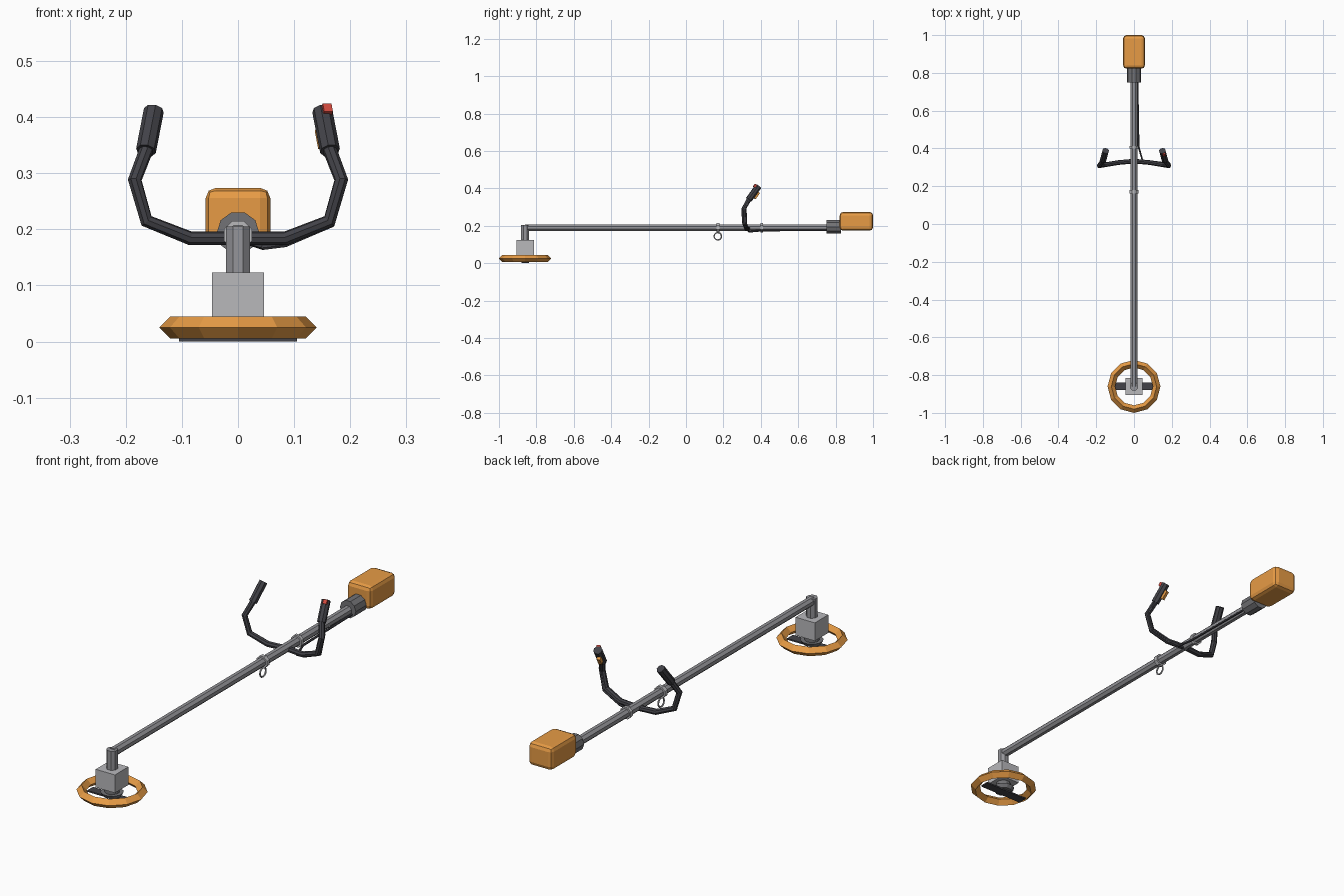
import bpy, bmesh, math
from mathutils import Vector, Matrix

if "Cube" in bpy.data.objects:
    bpy.data.objects.remove(bpy.data.objects["Cube"])

def mat(name, rgb):
    m = bpy.data.materials.new(name)
    m.diffuse_color = (*rgb, 1)
    m.use_nodes = True
    m.node_tree.nodes["Principled BSDF"].inputs["Base Color"].default_value = m.diffuse_color
    return m

ORANGE = mat("orange", (0.80, 0.33, 0.06))
RED = mat("red", (0.65, 0.07, 0.05))
DARK = mat("dark_rubber", (0.055, 0.055, 0.065))
MID = mat("mid_grey", (0.17, 0.17, 0.18))
STEEL = mat("steel", (0.30, 0.30, 0.32))
LIGHT = mat("light_metal", (0.48, 0.48, 0.50))

def finish(name, bm, m):
    bmesh.ops.recalc_face_normals(bm, faces=bm.faces)
    me = bpy.data.meshes.new(name)
    bm.to_mesh(me)
    bm.free()
    me.materials.append(m)
    o = bpy.data.objects.new(name, me)
    bpy.context.collection.objects.link(o)
    return o

def rod(name, a, b, r, m, n=8, r2=None):
    """Faceted cylinder or cone between two points."""
    a, b = Vector(a), Vector(b)
    d = b - a
    M = Matrix.Translation((a + b) / 2) @ d.to_track_quat('Z', 'Y').to_matrix().to_4x4()
    M = M @ Matrix.Rotation(math.pi / n, 4, 'Z')
    bm = bmesh.new()
    bmesh.ops.create_cone(bm, cap_ends=True, segments=n, radius1=r,
                          radius2=r if r2 is None else r2, depth=d.length, matrix=M)
    return finish(name, bm, m)

def box(name, c, size, m, rot=None, bevel=0, seg=2):
    bm = bmesh.new()
    bmesh.ops.create_cube(bm, size=1, matrix=Matrix.Diagonal((*size, 1)))
    if bevel:
        bmesh.ops.bevel(bm, geom=bm.edges[:], offset=bevel, segments=seg,
                        profile=0.5, affect='EDGES')
    M = Matrix.Translation(c)
    if rot:
        M = M @ rot.to_matrix().to_4x4()
    bm.transform(M)
    return finish(name, bm, m)

def torus(name, c, R, r, m, n, k, M=Matrix()):
    bm = bmesh.new()
    rings = [[bm.verts.new(((R + r * math.cos(2 * math.pi * j / k)) * math.cos(2 * math.pi * i / n),
                            (R + r * math.cos(2 * math.pi * j / k)) * math.sin(2 * math.pi * i / n),
                            r * math.sin(2 * math.pi * j / k))) for j in range(k)] for i in range(n)]
    for i in range(n):
        p, q = rings[i], rings[(i + 1) % n]
        for j in range(k):
            bm.faces.new((p[j], q[j], q[(j + 1) % k], p[(j + 1) % k]))
    bm.transform(Matrix.Translation(c) @ M)
    return finish(name, bm, m)

def tube(name, pts, r, m, res):
    """Faceted tube along a polyline."""
    cu = bpy.data.curves.new(name, 'CURVE')
    cu.dimensions = '3D'
    cu.bevel_depth, cu.bevel_resolution, cu.use_fill_caps = r, res, True
    s = cu.splines.new('POLY')
    s.points.add(len(pts) - 1)
    for p, co in zip(s.points, pts):
        p.co = (*co, 1)
        p.radius = 1
    s.use_smooth = False
    cu.materials.append(m)
    o = bpy.data.objects.new(name, cu)
    bpy.context.collection.objects.link(o)
    bpy.ops.object.select_all(action='DESELECT')
    o.select_set(True)
    bpy.context.view_layer.objects.active = o
    bpy.ops.object.convert(target='MESH')
    return o

HY, SZ = -0.86, 0.19   # cutting head position and shaft height

# cutting head: guard ring, blade, hub, gearbox, neck
torus("guard_ring", (0, HY, 0.025), 0.12, 0.02, ORANGE, 12, 4)
box("blade", (0, HY, 0.003), (0.21, 0.04, 0.006), DARK)
rod("blade_nut", (0, HY, 0.0), (0, HY, 0.012), 0.02, MID)
rod("blade_hub", (0, HY, 0.006), (0, HY, 0.022), 0.036, MID, 12, 0.046)
rod("spindle", (0, HY, 0.02), (0, HY, 0.05), 0.03, MID, 12)
box("gearbox", (0, HY, 0.084), (0.092, 0.092, 0.078), LIGHT)
rod("neck", (0, HY, 0.12), (0, HY, 0.205), 0.023, STEEL)

# main shaft, motor collar and motor housing
rod("shaft", (0, HY, SZ), (0, 0.77, SZ), 0.0195, STEEL)
rod("motor_collar", (0, 0.75, 0.194), (0, 0.83, 0.194), 0.038, MID, 10)
box("motor_housing", (0, 0.911, 0.224), (0.115, 0.178, 0.1), ORANGE, bevel=0.018)

# shaft clamps and harness ring
for name, y, w in (("harness_clamp", 0.171, 0.018), ("cable_clamp", 0.406, 0.014)):
    rod(name, (0, y - w / 2, SZ), (0, y + w / 2, SZ), 0.027, LIGHT)
torus("harness_ring", (0, 0.17, 0.144), 0.02, 0.0035, LIGHT, 12, 6,
      Matrix.Rotation(math.pi / 2, 4, 'Y'))

# handlebar with mirrored halves
half = [(0.085, 0.325, 0.184), (0.163, 0.312, 0.215), (0.184, 0.308, 0.288), (0.163, 0.337, 0.343)]
mirror = [(-x, y, z) for x, y, z in reversed(half)]
tube("handlebar", mirror + [(0, 0.333, 0.184)] + half, 0.0125, DARK, 2)

# grips
base, top = Vector((0.164, 0.336, 0.34)), Vector((0.15, 0.388, 0.412))
flip = Vector((-1, 1, 1))
rod("right_grip", base, top, 0.018, DARK)
rod("left_grip", base * flip, top * flip, 0.018, DARK)

# throttle trigger and stop button on the right grip
axis = (top - base).normalized()
rot = axis.to_track_quat('Z', 'Y')
back = Vector((-0.45, 0.75, -0.6))
back = (back - axis * back.dot(axis)).normalized()
box("throttle_trigger", base.lerp(top, 0.5) + back * 0.02, (0.014, 0.018, 0.04), ORANGE, rot)
box("stop_button", base.lerp(top, 0.88) - back * 0.016, (0.016, 0.016, 0.018), RED, rot)

# throttle cable
tube("throttle_cable", [(0.163, 0.35, 0.345), (0.188, 0.319, 0.298), (0.168, 0.322, 0.208),
                        (0.085, 0.332, 0.173), (0.045, 0.337, 0.168), (0.024, 0.41, 0.175),
                        (0.018, 0.77, 0.177)], 0.005, DARK, 1)
